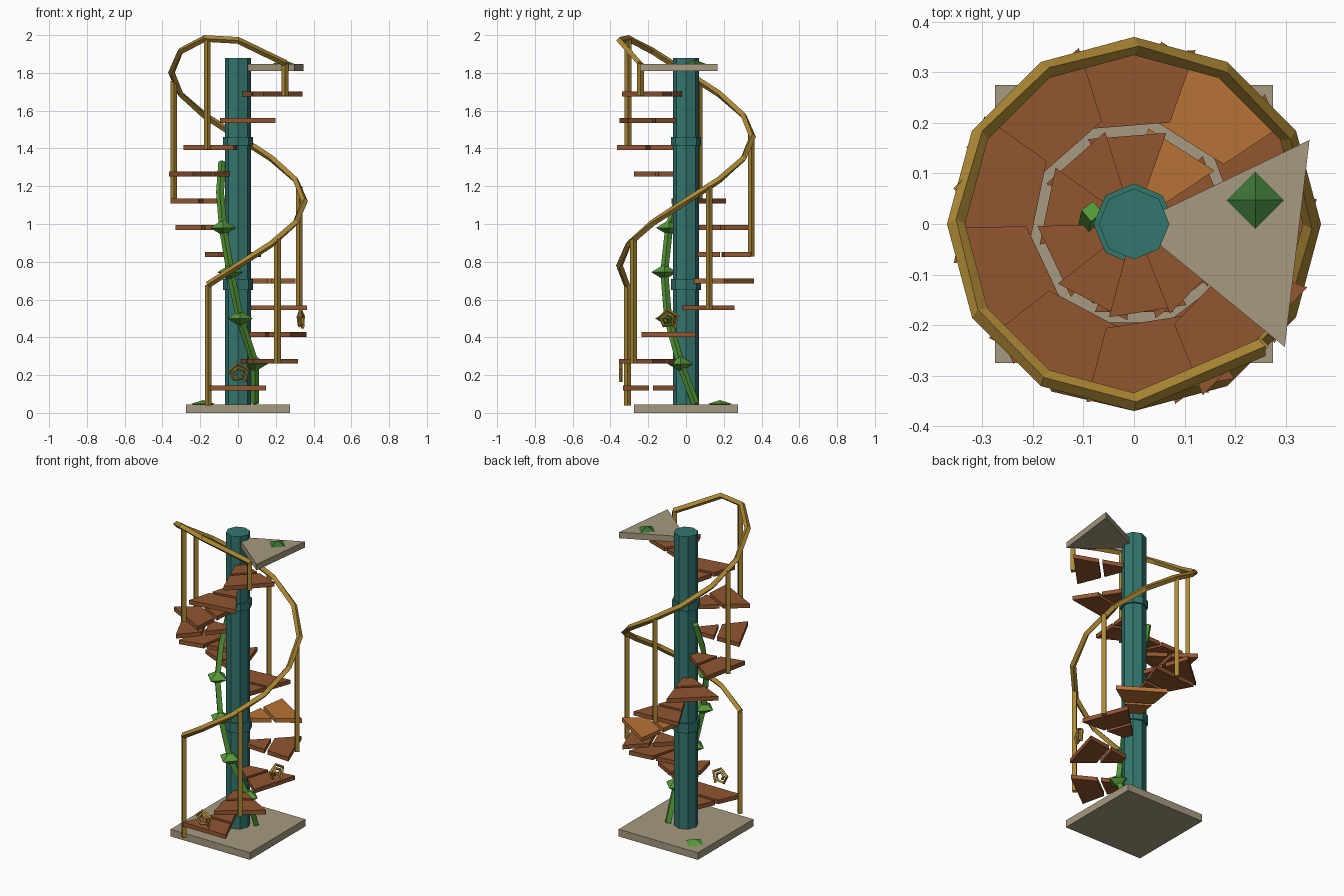
import bpy, bmesh
from math import sin, cos, radians, pi
from mathutils import Vector, Matrix

old = bpy.data.objects.get("Cube")
if old:
    bpy.data.objects.remove(old, do_unlink=True)


def material(name, rgb):
    linear = [((c / 255 + 0.055) / 1.055) ** 2.4 for c in rgb] + [1]
    m = bpy.data.materials.new(name)
    m.use_nodes = True
    m.diffuse_color = linear
    m.node_tree.nodes["Principled BSDF"].inputs["Base Color"].default_value = linear
    return m


STONE = material("stone", (166, 154, 128))
TEAL = material("teal_paint", (50, 118, 110))
BRASS = material("brass", (172, 136, 52))
WOOD = material("brown_wood", (146, 86, 48))
LIGHT_WOOD = material("orange_wood", (184, 114, 54))
RED = material("red_clay", (172, 72, 36))
GREEN = material("leaf_green", (86, 154, 56))
DARK_GREEN = material("dark_leaf", (58, 112, 54))


def add_object(name, mesh, *mats):
    mesh.materials.clear()
    for m in mats:
        mesh.materials.append(m)
    ob = bpy.data.objects.new(name, mesh)
    bpy.context.collection.objects.link(ob)
    return ob


def from_bmesh(name, bm, *mats):
    bmesh.ops.recalc_face_normals(bm, faces=bm.faces)
    mesh = bpy.data.meshes.new(name)
    bm.to_mesh(mesh)
    bm.free()
    return add_object(name, mesh, *mats)


def polar(r, degrees, z=0.0):
    a = radians(degrees)
    return Vector((r * cos(a), r * sin(a), z))


def prism(name, sides, r, z0, z1, mats, centre=(0, 0), rule=None):
    bm = bmesh.new()
    bmesh.ops.create_cone(bm, cap_ends=True, segments=sides, radius1=r, radius2=r, depth=z1 - z0,
                          matrix=Matrix.Translation((centre[0], centre[1], (z0 + z1) / 2)))
    bm.normal_update()
    if rule:
        for f in bm.faces:
            f.material_index = rule(f.normal)
    return from_bmesh(name, bm, *mats)


def wedge(name, r0, r1, start, end, z0, z1, mat):
    """Straight-sided slab between two angles and two radii."""
    bm = bmesh.new()
    corners = [(r0, start), (r1, start), (r1, end), (r0, end)]
    low, high = [[bm.verts.new(polar(r, a, z)) for r, a in corners] for z in (z0, z1)]
    bm.faces.new(low)
    bm.faces.new(high)
    for i in range(4):
        j = (i + 1) % 4
        bm.faces.new((low[i], low[j], high[j], high[i]))
    return from_bmesh(name, bm, mat)


def tube(name, points, radius, mat, twist='Z_UP'):
    """Four-sided bar along a path."""
    curve = bpy.data.curves.new(name, 'CURVE')
    curve.dimensions = '3D'
    curve.twist_mode = twist
    curve.bevel_depth = radius
    curve.bevel_resolution = 0
    curve.use_fill_caps = True
    line = curve.splines.new('POLY')
    line.points.add(len(points) - 1)
    for p, co in zip(line.points, points):
        p.co = (*co, 1)
    line.use_smooth = False
    temp = bpy.data.objects.new(name, curve)
    bpy.context.collection.objects.link(temp)
    bpy.context.view_layer.update()
    mesh = bpy.data.meshes.new_from_object(temp.evaluated_get(bpy.context.evaluated_depsgraph_get()))
    bpy.data.objects.remove(temp, do_unlink=True)
    for f in mesh.polygons:
        f.use_smooth = False
    return add_object(name, mesh, mat)


def leaf(name, centre, width, height, mat):
    bm = bmesh.new()
    for up in (1, -1):
        bmesh.ops.create_cone(bm, cap_ends=False, segments=4, radius1=width, radius2=0, depth=height,
                              matrix=Matrix.Translation(Vector(centre) + Vector((0, 0, up * height / 2)))
                              @ Matrix.Diagonal((1, 1, up, 1)))
    bmesh.ops.remove_doubles(bm, verts=bm.verts, dist=0.0005)
    return from_bmesh(name, bm, mat)


# Base slab
bm = bmesh.new()
bmesh.ops.create_cube(bm, size=1, matrix=Matrix.Translation((0, 0, 0.0225)) @ Matrix.Diagonal((0.55, 0.55, 0.045, 1)))
from_bmesh("base_slab", bm, STONE)

# Column with a mossy foot on one side and a brass top
prism("column_foot", 8, 0.07, 0.045, 0.33, (TEAL, GREEN), rule=lambda n: int(n.y - n.x > 0.6))
prism("column", 8, 0.07, 0.33, 1.88, (TEAL, BRASS), rule=lambda n: int(n.z > 0.5))

# Collars around the column
prism("lower_collar", 8, 0.08, 0.65, 0.71, (TEAL, RED), rule=lambda n: int(n.x - n.y > 0.4))
prism("upper_collar", 8, 0.08, 1.415, 1.46, (TEAL, LIGHT_WOOD), rule=lambda n: int(n.y < -0.3))

# Treads, each an inner and an outer board
TURN, RISE, HALF = 36.9, 0.1415, 24


def step_angle(i):
    return -90 + TURN * i


def step_z(i):
    return 0.132 + RISE * i


for i in range(12):
    a, z = step_angle(i), step_z(i)
    mat = LIGHT_WOOD if i == 4 else WOOD
    for part, r0, r1 in (("inner", 0.05, 0.191), ("outer", 0.213, 0.365)):
        wedge(f"tread_{part}_{i + 1}", r0, r1, a - HALF, a + HALF, z - 0.013, z + 0.013, mat)

# Landing
wedge("landing", 0.055, 0.385, -39.2, 25.6, 1.81, 1.848, STONE)

# Handrail, rising with the treads and dropping to the landing
RAIL = 0.352


def rail_z(degrees):
    return 0.78 + 0.1135 * (degrees + 90) / 30


rail = [polar(RAIL, -117, rail_z(-117))]
rail += [polar(RAIL, a, rail_z(a)) for a in range(-90, 240, 30)]
rail += [polar(RAIL, 240, 1.982), polar(RAIL, 270, 1.972), polar(RAIL, 316, 1.85)]
tube("handrail", rail, 0.018, BRASS)

# Posts under the rail
posts = [(-117, 0.04, rail_z(-117))]
for i in range(1, 12, 2):
    a = step_angle(i)
    top = 1.85 if i == 11 else min(rail_z(a), 1.98)
    posts.append((a, step_z(i) - 0.012, top))
for n, (a, z0, z1) in enumerate(posts):
    p = polar(0.347, a)
    prism(f"post_{n + 1}", 4, 0.018, z0, z1, (BRASS,), centre=(p.x, p.y))

# Scroll ornaments on two treads
for i in (0, 2):
    a = step_angle(i)
    side = polar(1, a + 90)
    centre = polar(0.345, a, step_z(i) + 0.08)
    pts = []
    for k in range(10):
        t, r = 2 * pi * k / 5 - 0.9, 0.06 - 0.0048 * k
        pts.append(centre + side * (r * cos(t)) + Vector((0, 0, r * sin(t))))
    tube(f"scroll_{i + 1}", pts, 0.009, BRASS, 'MINIMUM')

# Vine climbing the column, with leaves
vine = [(0.09, 0.05, 0.05), (0.09, -0.03, 0.26), (0.01, -0.095, 0.5),
        (-0.04, -0.115, 0.745), (-0.08, -0.09, 0.98), (-0.095, -0.03, 1.17), (-0.083, 0.025, 1.33)]
tube("vine", vine, 0.021, GREEN, 'MINIMUM')
for n, p in enumerate(vine[1:5]):
    leaf(f"vine_leaf_{n + 1}", p, 0.068, 0.042, GREEN)
leaf("base_leaf", (-0.185, 0.18, 0.048), 0.062, 0.02, GREEN)
leaf("landing_leaf", (0.24, 0.047, 1.848), 0.057, 0.022, DARK_GREEN)
